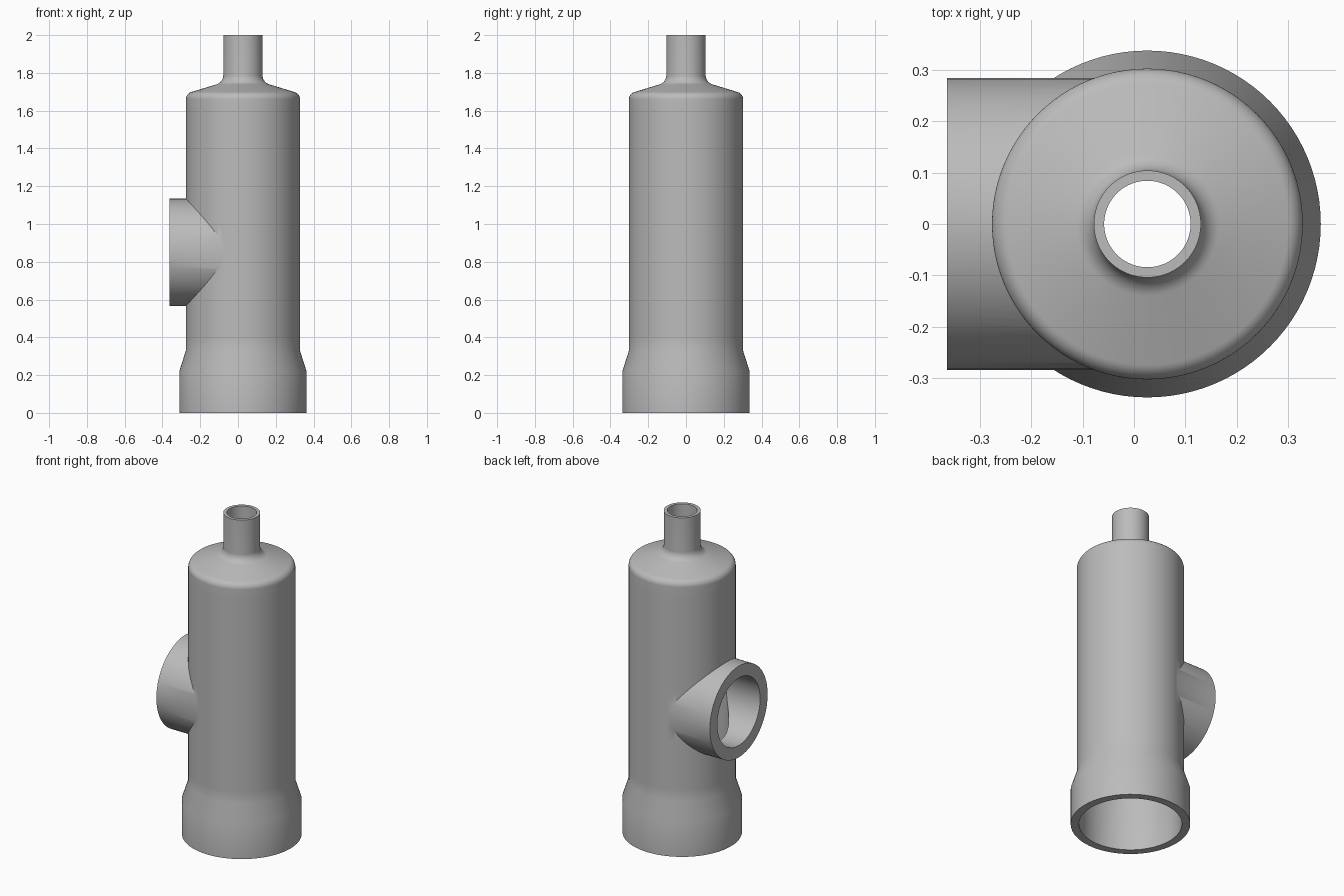
import bpy, bmesh, math
from mathutils import Vector, Matrix

if "Cube" in bpy.data.objects:
    bpy.data.objects.remove(bpy.data.objects["Cube"], do_unlink=True)

AXIS_X = 0.026
SEGMENTS = 96

grey = bpy.data.materials.new("plain grey")
grey.use_nodes = True
colour = (0.5, 0.5, 0.5, 1)
grey.diffuse_color = colour
grey.node_tree.nodes["Principled BSDF"].inputs["Base Color"].default_value = colour


def fillet(a, corner, b, radius, steps=8):
    """Arc that rounds the corner between a and b."""
    a, corner, b = Vector(a), Vector(corner), Vector(b)
    u, v = (a - corner).normalized(), (b - corner).normalized()
    half = u.angle(v) / 2
    start = corner + u * radius / math.tan(half)
    end = corner + v * radius / math.tan(half)
    centre = corner + (u + v).normalized() * radius / math.sin(half)
    points = []
    for i in range(steps + 1):
        t = i / steps
        d = ((start - centre) * (1 - t) + (end - centre) * t).normalized()
        points.append(tuple(centre + d * radius))
    return points


def lathe(name, profile, matrix):
    """Closed solid of revolution from (radius, height) points."""
    bm = bmesh.new()
    rings = []
    for r, z in profile:
        rings.append([bm.verts.new((r * math.cos(a), r * math.sin(a), z))
                      for a in (2 * math.pi * i / SEGMENTS for i in range(SEGMENTS))])
    for low, high in zip(rings, rings[1:]):
        for i in range(SEGMENTS):
            j = (i + 1) % SEGMENTS
            bm.faces.new((low[i], low[j], high[j], high[i]))
    bm.faces.new(rings[0][::-1])
    bm.faces.new(rings[-1])
    bm.transform(matrix)
    bmesh.ops.recalc_face_normals(bm, faces=bm.faces)
    mesh = bpy.data.meshes.new(name)
    bm.to_mesh(mesh)
    bm.free()
    mesh.materials.append(grey)
    obj = bpy.data.objects.new(name, mesh)
    bpy.context.collection.objects.link(obj)
    return obj


def column(name, foot, shoulder, neck, top, lip, radii):
    """Stepped vessel: socket, taper, long barrel, shoulder and neck."""
    barrel_r = foot[-1][0]
    barrel = [(barrel_r, 0.4 + 0.1 * i) for i in range(13)]
    round_shoulder = fillet(barrel[-1], (barrel_r, shoulder), neck, radii[0])
    round_neck = fillet((barrel_r, shoulder), neck, (neck[0], top), radii[1])
    profile = foot + barrel + round_shoulder + round_neck + [(lip, top)]
    return lathe(name, profile, Matrix.Translation((AXIS_X, 0, 0)))


def side_tube(name, radius, start, end):
    """Horizontal cylinder along x at the branch height."""
    turn = Matrix.Translation((0, 0, 0.85)) @ Matrix.Rotation(math.pi / 2, 4, "Y")
    return lathe(name, [(radius, start), (radius, end)], turn)


# Outer skins
body = column("pipe_body", [(0.337, 0), (0.337, 0.22), (0.302, 0.33)],
              1.69, (0.104, 1.75), 2.0, 0.104, (0.04, 0.05))
branch = side_tube("side_branch", 0.284, -0.363, AXIS_X)

# Inner bores
bore = column("bore_cutter", [(0.29, -0.1), (0.29, 0.22), (0.262, 0.33)],
              1.65, (0.084, 1.705), 2.1, 0.084, (0.02, 0.05))
branch_bore = side_tube("branch_bore_cutter", 0.21, -0.5, AXIS_X)

for tool, operation in ((branch, "UNION"), (bore, "DIFFERENCE"), (branch_bore, "DIFFERENCE")):
    tool.hide_render = True
    mod = body.modifiers.new(tool.name, "BOOLEAN")
    mod.object = tool
    mod.operation = operation
    mod.solver = "EXACT"

# Bake the cuts and drop the helpers
bpy.context.view_layer.update()
result = bpy.data.meshes.new_from_object(
    body.evaluated_get(bpy.context.evaluated_depsgraph_get()))
body.modifiers.clear()
body.data = result
for tool in (branch, bore, branch_bore):
    bpy.data.objects.remove(tool, do_unlink=True)

# Smooth walls, crisp rims
bpy.ops.object.select_all(action="DESELECT")
body.select_set(True)
bpy.context.view_layer.objects.active = body
bpy.ops.object.shade_smooth_by_angle(angle=math.radians(30))
